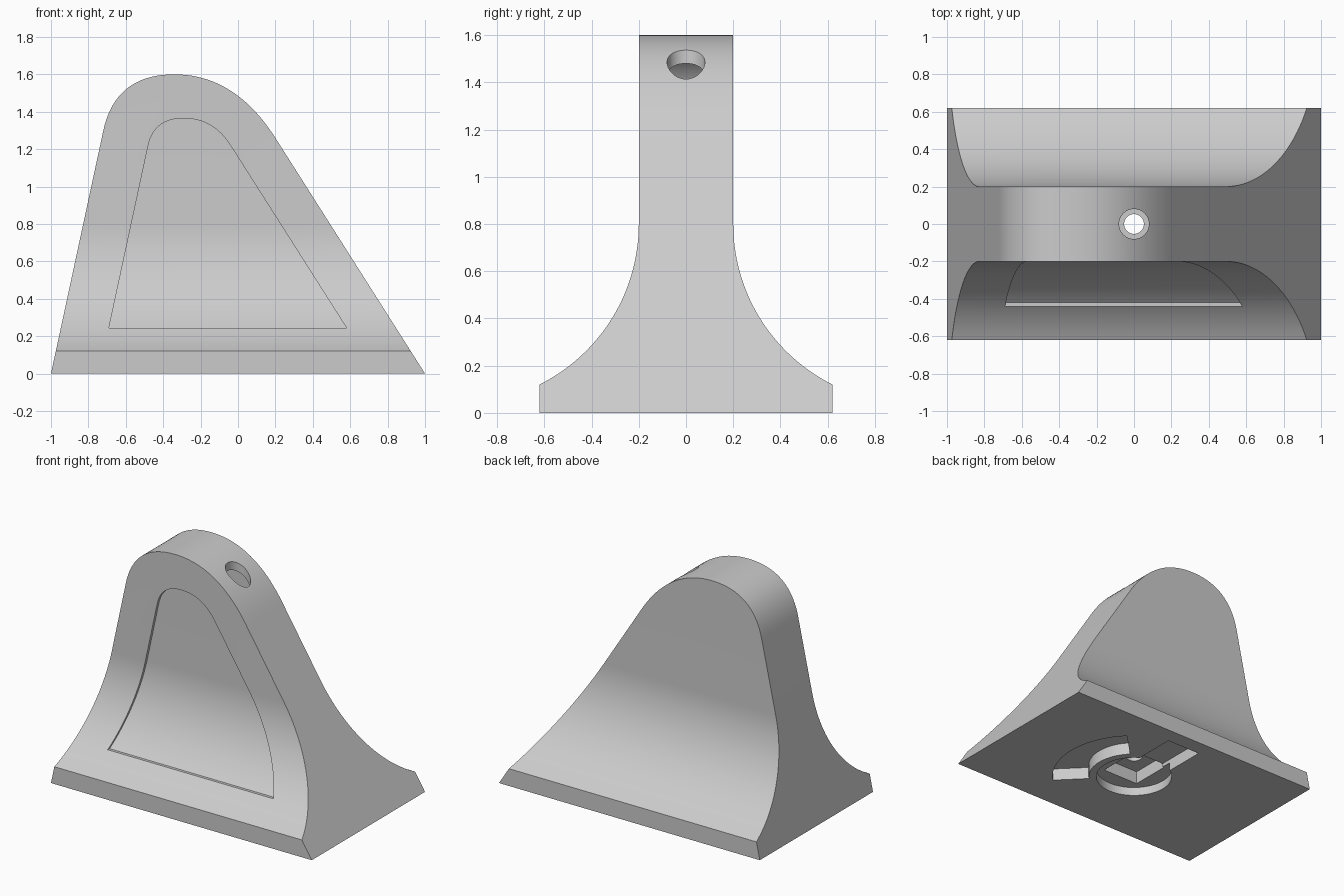
import bpy, bmesh, math
from mathutils import Vector

if "Cube" in bpy.data.objects:
    bpy.data.objects.remove(bpy.data.objects["Cube"])

grey = bpy.data.materials.new("plain grey")
grey.use_nodes = True
colour = (0.6, 0.6, 0.6, 1)
grey.diffuse_color = colour
grey.node_tree.nodes["Principled BSDF"].inputs["Base Color"].default_value = colour


def prism(name, outline, axis, lo, hi):
    """Extrude a closed 2D outline along x, y or z."""
    place = {"x": lambda a, b, d: (d, a, b),
             "y": lambda a, b, d: (a, d, b),
             "z": lambda a, b, d: (a, b, d)}[axis]
    bm = bmesh.new()
    ends = [[bm.verts.new(place(a, b, d)) for a, b in outline] for d in (lo, hi)]
    for end in ends:
        bm.faces.new(end)
    n = len(outline)
    for i in range(n):
        j = (i + 1) % n
        bm.faces.new((ends[0][i], ends[0][j], ends[1][j], ends[1][i]))
    bmesh.ops.recalc_face_normals(bm, faces=bm.faces)
    mesh = bpy.data.meshes.new(name)
    bm.to_mesh(mesh)
    bm.free()
    mesh.materials.append(grey)
    obj = bpy.data.objects.new(name, mesh)
    bpy.context.collection.objects.link(obj)
    return obj


def combine(target, cutter, operation="DIFFERENCE"):
    """Apply a boolean and discard the cutter."""
    mod = target.modifiers.new("cut", "BOOLEAN")
    mod.operation, mod.object, mod.solver = operation, cutter, "EXACT"
    bpy.context.view_layer.objects.active = target
    bpy.ops.object.modifier_apply(modifier=mod.name)
    bpy.data.objects.remove(cutter)


def bend(a, b, c, steps=20):
    a, b, c = Vector(a), Vector(b), Vector(c)
    return [tuple(a * (1 - t) ** 2 + b * 2 * t * (1 - t) + c * t * t)
            for t in (i / steps for i in range(steps + 1))]


def arch(base_left, base_right, left, apex, right):
    """Leaning arch: straight sides running into a rounded top."""
    def corner(base, end):
        t = (apex[1] - base[1]) / (end[1] - base[1])
        return (base[0] + (end[0] - base[0]) * t, apex[1])
    return ([base_left, base_right] + bend(right, corner(base_right, right), apex)
            + bend(apex, corner(base_left, left), left)[1:])


def flare(inset=0.0, steps=28):
    """Side section: narrow wall sweeping out to a wide foot."""
    sweep = math.asin(0.68 / 0.76)
    half = [(0.62 - inset, -0.0), (0.62 - inset, 0.12)]
    for i in range(1, steps + 1):
        t = sweep * (1 - i / steps)
        half.append((0.96 - inset - 0.76 * math.cos(t), 0.8 - 0.76 * math.sin(t)))
    half.append((0.2 - inset, 1.6 if inset == 0 else 1.8))
    return half + [(-y, z) for y, z in reversed(half)]


def circle(radius, steps=48):
    return [(radius * math.cos(math.tau * i / steps), radius * math.sin(math.tau * i / steps))
            for i in range(steps)]


def box(x0, x1, y0, y1):
    return [(x0, y0), (x1, y0), (x1, y1), (x0, y1)]


# Main body: arch seen from the front, flared foot seen from the side
body = prism("body", flare(), "x", -1.2, 1.2)
combine(body, prism("arch_limit", arch((-1, 0), (1, 0), (-0.72, 1.3), (-0.34, 1.6), (0.2, 1.26)),
                    "y", -1, 1), "INTERSECT")

# Hollow inside
cavity = prism("cavity", flare(0.05), "x", -1.2, 1.2)
combine(cavity, prism("cavity_limit", arch((-0.895, 0.25), (0.78, 0.25), (-0.67, 1.28),
                                           (-0.34, 1.55), (0.145, 1.25)), "y", -1, 1), "INTERSECT")
combine(body, cavity)

# Shallow panel recess following the front surface
recess = prism("recess", arch((-0.69, 0.245), (0.58, 0.245), (-0.48, 1.22),
                              (-0.29, 1.365), (-0.04, 1.22)), "y", -1, 0)
combine(recess, prism("recess_floor", flare(0.02), "x", -1.2, 1.2))
combine(body, recess)

# Hole in the top and cable hole through the floor
combine(body, prism("top_hole", circle(0.08), "z", 1.0, 2.0))
combine(body, prism("floor_hole", circle(0.053), "z", -0.1, 0.5))

# Underside: round pocket, square well, straight slot and arc slot
combine(body, prism("round_pocket", circle(0.25), "z", -0.1, 0.06))
combine(body, prism("straight_slot", box(-0.13, 0.13, 0.02, 0.51), "z", -0.1, 0.085))
combine(body, prism("square_well", box(-0.14, 0.14, -0.14, 0.14), "z", -0.1, 0.15))
angles = [math.radians(-45 + 90 * i / 20) for i in range(21)]
sector = ([(0.54 * math.cos(a), 0.54 * math.sin(a)) for a in angles]
          + [(0.3 * math.cos(a), 0.3 * math.sin(a)) for a in reversed(angles)])
combine(body, prism("arc_slot", sector, "z", -0.1, 0.085))

# Smooth curves, sharp edges
bpy.ops.object.select_all(action="DESELECT")
body.select_set(True)
bpy.context.view_layer.objects.active = body
bpy.ops.object.shade_smooth_by_angle(angle=math.radians(25))
